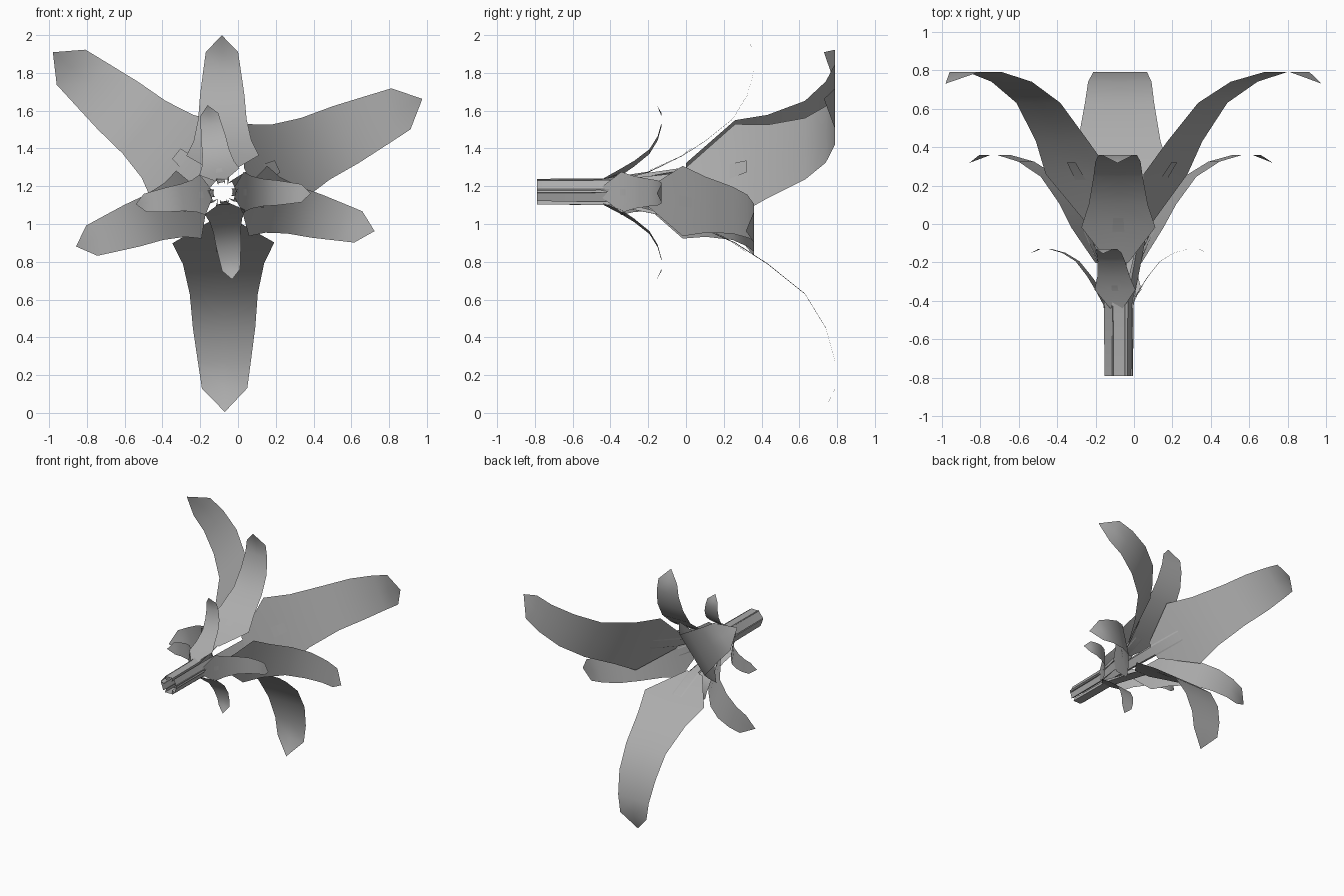
import bpy, bmesh
from math import radians, sin, cos
from mathutils import Vector

if "Cube" in bpy.data.objects:
    bpy.data.objects.remove(bpy.data.objects["Cube"])

CX, CZ = -0.08, 1.17          # stem axis, running along y

grey = bpy.data.materials.new("dark_grey")
grey.diffuse_color = (0.42, 0.42, 0.42, 1)
grey.use_nodes = True
grey.node_tree.nodes["Principled BSDF"].inputs["Base Color"].default_value = grey.diffuse_color

# Leaf stations: y relative to the furthest reach, distance from axis, half width
LEAF = [(-0.79, 0.155, 0.07), (-0.53, 0.27, 0.27), (-0.36, 0.38, 0.215),
        (-0.16, 0.54, 0.18), (-0.05, 0.72, 0.165), (0.0, 0.90, 0.14),
        (0.0, 1.04, 0.12), (-0.06, 1.165, 0.0)]


def point(angle, y, r, side):
    a = radians(angle)
    return Vector((CX + r * cos(a) - side * sin(a), y, CZ + r * sin(a) + side * cos(a)))


def sheet(name, rows):
    """Skin rows of points into an open surface."""
    bm = bmesh.new()
    grid = [[bm.verts.new(p) for p in row] for row in rows]
    for a, b in zip(grid, grid[1:]):
        for i in range(len(a) - 1):
            bm.faces.new((a[i], a[i + 1], b[i + 1], b[i]))
    bmesh.ops.remove_doubles(bm, verts=bm.verts, dist=1e-5)
    mesh = bpy.data.meshes.new(name)
    bm.to_mesh(mesh)
    bm.free()
    mesh.materials.append(grey)
    ob = bpy.data.objects.new(name, mesh)
    bpy.context.collection.objects.link(ob)
    bpy.ops.object.select_all(action='DESELECT')
    ob.select_set(True)
    bpy.context.view_layer.objects.active = ob
    bpy.ops.object.shade_smooth_by_angle(angle=radians(35))


def leaf(name, angle, scale, reach):
    sheet(name, [[point(angle, reach + y * scale, r * scale, s * w * scale)
                  for s in (-1, 0, 1)] for y, r, w in LEAF])


def stalk(name, angle, path):
    # Folded channel: y, distance from axis, half width, wall depth
    sheet(name, [[point(angle, y, r - d, -w * 0.75), point(angle, y, r, -w),
                  point(angle, y, r, w), point(angle, y, r - d, w * 0.75)]
                 for y, r, w, d in path])


# Tiers: name, scale, furthest y, leaf angles, stalk path
TIERS = [
    ("large", 1.0, 0.79, (25, 140.6, 270.5),
     [(-0.79, 0.066, 0.035, 0.03), (-0.4, 0.07, 0.036, 0.03),
      (0.0, 0.15, 0.045, 0.006), (0.21, 0.243, 0.045, 0.001),
      (0.32, 0.319, 0.035, 0.001)]),
    ("middle", 0.712, 0.36, (-14.5, 90.4, 200.4),
     [(-0.79, 0.066, 0.034, 0.03), (-0.45, 0.068, 0.034, 0.03),
      (-0.2, 0.107, 0.032, 0.005), (-0.05, 0.176, 0.032, 0.001),
      (0.03, 0.23, 0.027, 0.001)]),
    ("small", 0.4, -0.13, (-1, 100, 188, 276),
     [(-0.6, 0.05, 0.02, 0.01), (-0.44, 0.06, 0.02, 0.005),
      (-0.36, 0.097, 0.018, 0.001), (-0.32, 0.126, 0.016, 0.001)]),
]
for tier, scale, reach, angles, path in TIERS:
    for i, ang in enumerate(angles, 1):
        leaf(f"{tier}_leaf_{i}", ang, scale, reach)
        stalk(f"{tier}_stalk_{i}", ang, path)
